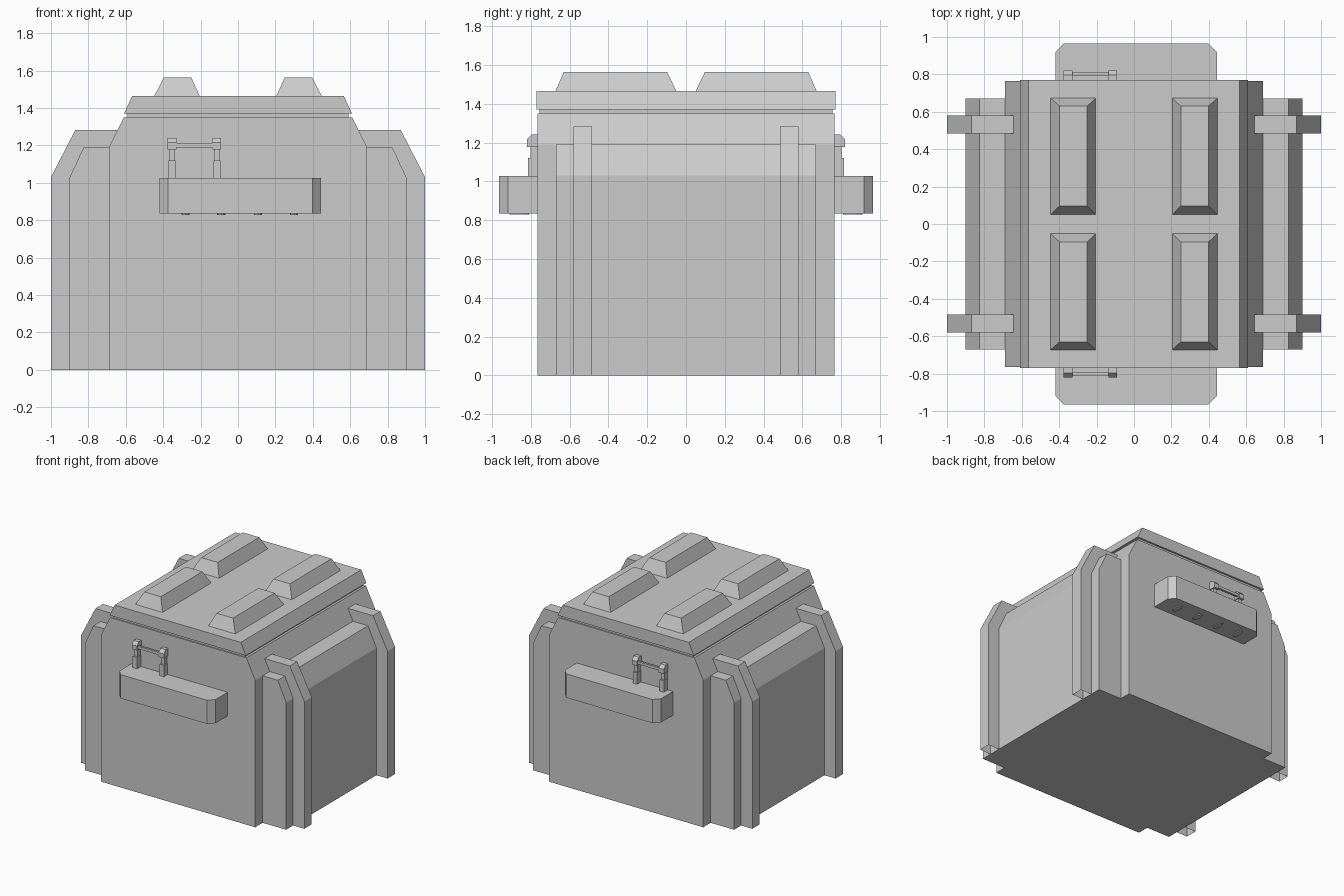
import bpy, bmesh

if "Cube" in bpy.data.objects:
    bpy.data.objects.remove(bpy.data.objects["Cube"])


def make(name, verts, faces):
    me = bpy.data.meshes.new(name)
    me.from_pydata(verts, [], faces)
    bm = bmesh.new()
    bm.from_mesh(me)
    bmesh.ops.recalc_face_normals(bm, faces=bm.faces)
    bm.to_mesh(me)
    bm.free()
    ob = bpy.data.objects.new(name, me)
    bpy.context.collection.objects.link(ob)
    return ob


def loft(name, low, high):
    """Closed solid between two matching point loops."""
    n = len(low)
    sides = [(i, (i + 1) % n, n + (i + 1) % n, n + i) for i in range(n)]
    return make(name, low + high, sides + [tuple(range(n)), tuple(range(n, 2 * n))])


def prism(name, profile, a, b, axis):
    """Extrude a 2D profile from a to b along the given axis."""
    def at(t):
        return [{'x': (t, p, q), 'y': (p, t, q), 'z': (p, q, t)}[axis] for p, q in profile]
    return loft(name, at(a), at(b))


def mirror(ob, x=False, y=False):
    m = ob.modifiers.new("mirror", 'MIRROR')
    m.use_axis = (x, y, False)
    return ob


def sym(half):
    """Complete a right-half profile about x = 0."""
    return half + [(-x, z) for x, z in reversed(half)]


def rect(x0, x1, y0, y1, z):
    return [(x0, y0, z), (x1, y0, z), (x1, y1, z), (x0, y1, z)]


# Main body, seam and lid
prism("body", sym([(0.69, 0), (0.69, 1.19), (0.61, 1.35)]), -0.765, 0.765, 'y')
prism("lid_seam", sym([(0.592, 1.34), (0.592, 1.38)]), -0.755, 0.755, 'y')
prism("lid", sym([(0.61, 1.37), (0.565, 1.465)]), -0.77, 0.77, 'y')

# Narrower side bulges
mirror(prism("side_panel", [(0.69, 0), (0.9, 0), (0.9, 1.03), (0.825, 1.19), (0.69, 1.19)],
             -0.67, 0.67, 'y'), x=True)

# Four side ribs, open underneath
rib = mirror(prism("side_rib", [(0.68, 0), (1.0, 0), (1.0, 1.03), (0.87, 1.283), (0.645, 1.283),
                                (0.68, 1.19)], 0.485, 0.58, 'y'), x=True, y=True)
bm = bmesh.new()
bm.from_mesh(rib.data)
bmesh.ops.delete(bm, geom=[f for f in bm.faces if all(v.co.z < 0.01 for v in f.verts)],
                 context='FACES_ONLY')
bm.to_mesh(rib.data)
bm.free()

# Four raised pads on the lid
mirror(loft("lid_pad", rect(0.205, 0.447, 0.05, 0.673, 1.465),
            rect(0.25, 0.397, 0.097, 0.63, 1.563)), x=True, y=True)

# Front and back grip blocks with chamfered corners
mirror(prism("grip_block", [(-0.42, -0.76), (-0.42, -0.918), (-0.375, -0.965), (0.397, -0.965),
                            (0.443, -0.918), (0.443, -0.76)], 0.835, 1.027, 'z'), y=True)

# Oval studs under the grips
for x in (-0.28, -0.09, 0.107, 0.3):
    bpy.ops.mesh.primitive_cylinder_add(vertices=12, radius=1, depth=1)
    stud = bpy.context.object
    stud.name = "grip_stud"
    for v in stud.data.vertices:
        v.co = (x + v.co.x * 0.022, -0.86 + v.co.y * 0.05, 0.835 + v.co.z * 0.014)
    mirror(stud, y=True)

# Latch: lower leg, slim neck, capped top, joined by a bar
for x in (-0.353, -0.113):
    mirror(prism("latch_leg", [(-0.76, 1.02), (-0.815, 1.02), (-0.815, 1.12), (-0.76, 1.12)],
                 x - 0.019, x + 0.019, 'x'), y=True)
    mirror(prism("latch_neck", [(-0.76, 1.11), (-0.802, 1.11), (-0.802, 1.19), (-0.76, 1.19)],
                 x - 0.015, x + 0.015, 'x'), y=True)
    mirror(prism("latch_cap", [(-0.74, 1.178), (-0.82, 1.178), (-0.82, 1.215), (-0.797, 1.24),
                               (-0.74, 1.24)], x - 0.023, x + 0.023, 'x'), y=True)
mirror(prism("latch_bar", [(-0.795, 1.19), (-0.812, 1.19), (-0.812, 1.212), (-0.795, 1.212)],
             -0.34, -0.125, 'x'), y=True)
